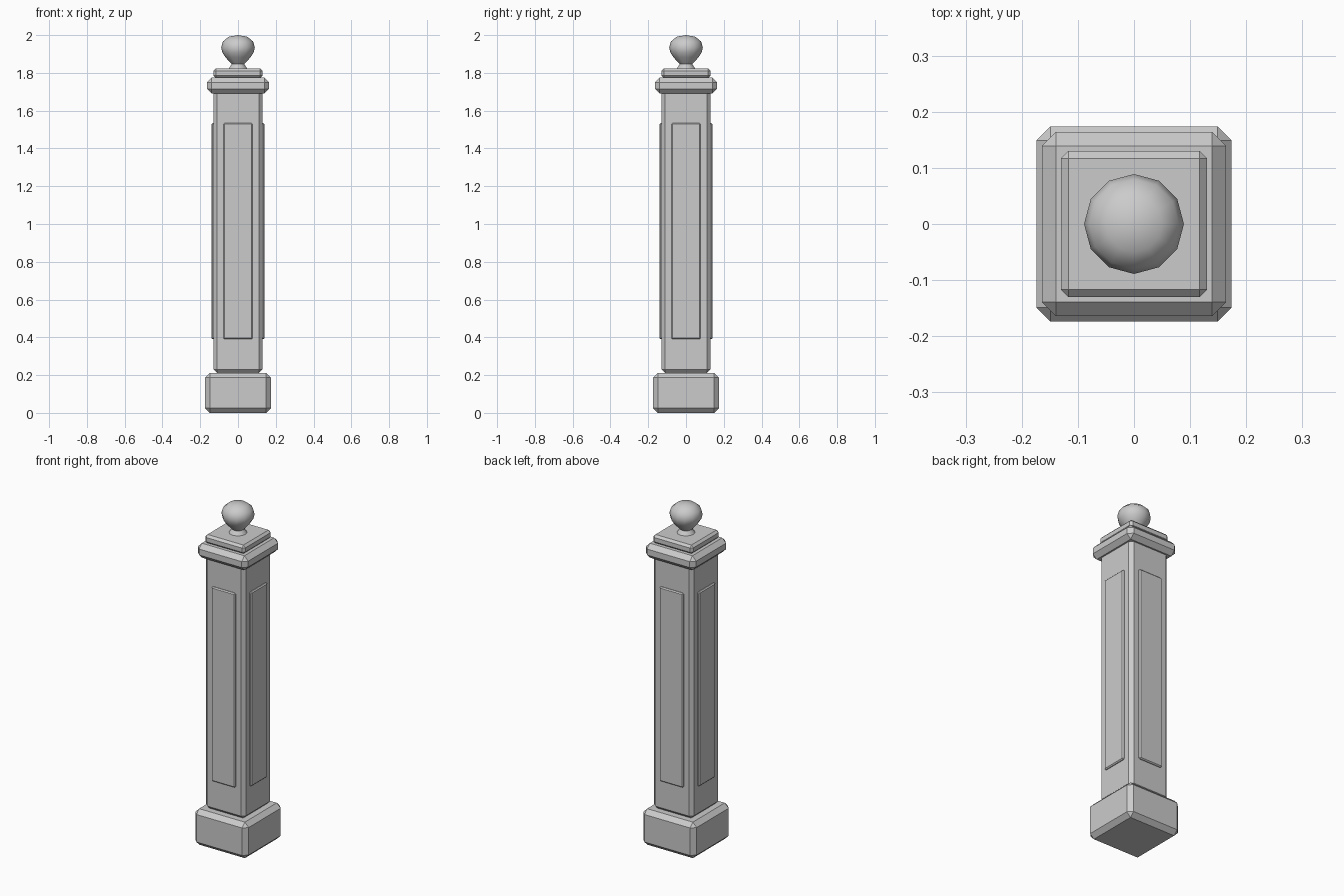
import bpy, bmesh
from math import pi
from mathutils import Matrix, Vector

if "Cube" in bpy.data.objects:
    bpy.data.objects.remove(bpy.data.objects["Cube"])


def block(name, lo, hi, bevel):
    """Chamfered box between two corners."""
    lo, hi = Vector(lo), Vector(hi)
    bm = bmesh.new()
    bmesh.ops.create_cube(bm, size=1)
    bmesh.ops.scale(bm, vec=hi - lo, verts=bm.verts)
    bmesh.ops.translate(bm, vec=(lo + hi) / 2, verts=bm.verts)
    bmesh.ops.bevel(bm, geom=bm.edges[:], offset=bevel, segments=1,
                    affect='EDGES', profile=0.5)
    return finish(name, bm)


def finish(name, bm):
    mesh = bpy.data.meshes.new(name)
    bm.to_mesh(mesh)
    bm.free()
    ob = bpy.data.objects.new(name, mesh)
    bpy.context.collection.objects.link(ob)
    return ob


def square(name, half, z0, z1, bevel):
    return block(name, (-half, -half, z0), (half, half, z1), bevel)


# Stacked square parts of the post
square("base", 0.174, 0, 0.212, 0.025)
square("shaft", 0.13, 0.21, 1.71, 0.02)
square("cap_lower", 0.164, 1.69, 1.775, 0.025)
square("cap_upper", 0.13, 1.773, 1.824, 0.013)

# Raised panel on each face
for i, side in enumerate(("front", "right", "back", "left")):
    panel = block("panel_" + side, (-0.077, -0.14, 0.39), (0.077, -0.12, 1.535), 0.006)
    panel.data.transform(Matrix.Rotation(i * pi / 2, 4, 'Z'))

# Turned finial: flared neck and ball, 12 sides
profile = [(0, 1.82), (0.05, 1.822), (0.033, 1.846), (0.066, 1.882), (0.083, 1.908),
           (0.089, 1.935), (0.08, 1.966), (0.05, 1.991), (0, 2.0)]
bm = bmesh.new()
verts = [bm.verts.new((r, 0, z)) for r, z in profile]
edges = [bm.edges.new(pair) for pair in zip(verts, verts[1:])]
bmesh.ops.spin(bm, geom=verts + edges, cent=(0, 0, 0), axis=(0, 0, 1),
               angle=2 * pi, steps=12, use_duplicate=False)
bmesh.ops.remove_doubles(bm, verts=bm.verts, dist=0.0005)
bmesh.ops.recalc_face_normals(bm, faces=bm.faces)
finial = finish("finial", bm)
bpy.context.view_layer.objects.active = finial
finial.select_set(True)
bpy.ops.object.shade_smooth_by_angle(angle=pi / 3)
